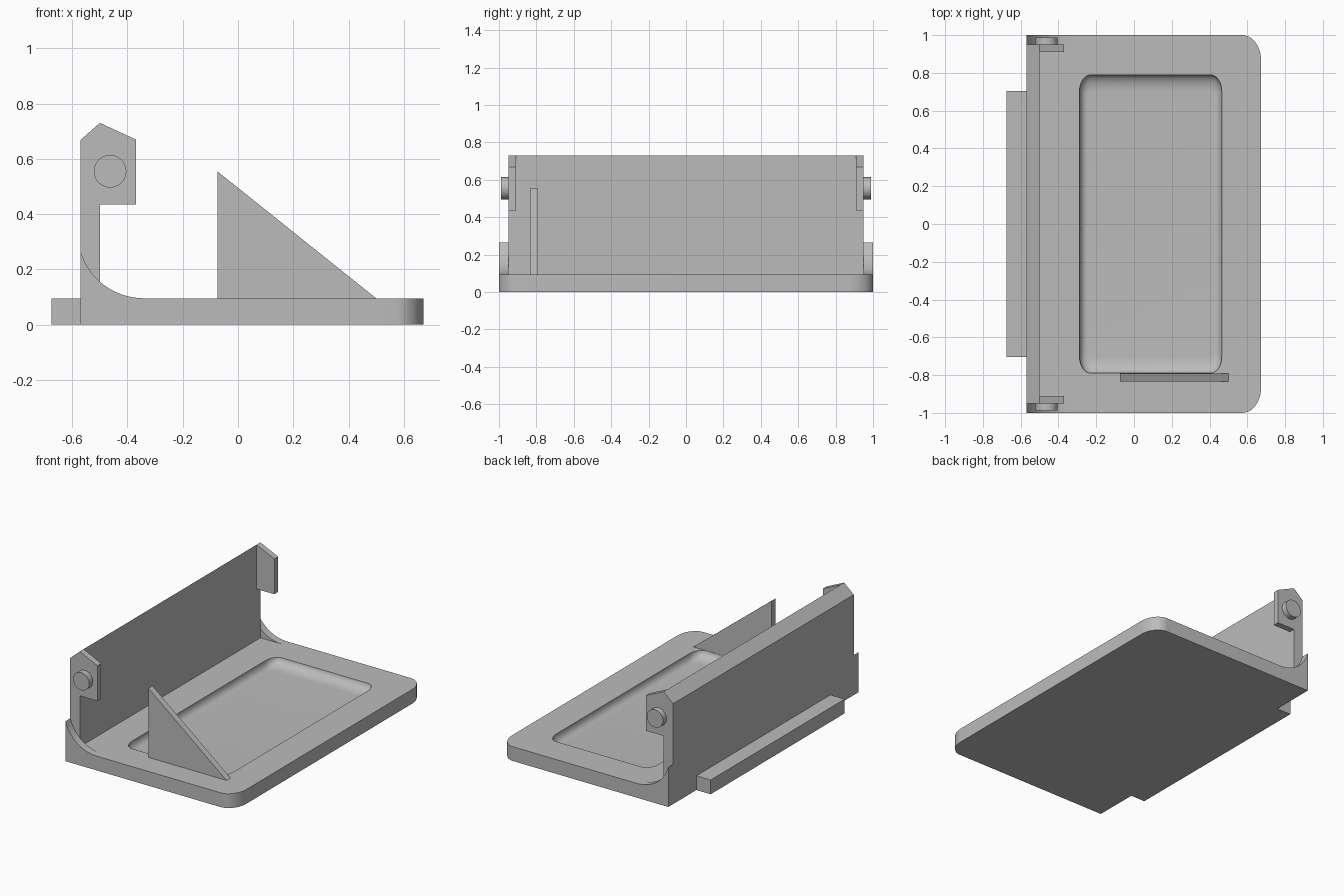
import bpy, bmesh, math
from mathutils import Vector

cube = bpy.data.objects.get("Cube")
if cube:
    bpy.data.objects.remove(cube, do_unlink=True)

grey = bpy.data.materials.new("plain grey")
grey.use_nodes = True
grey.diffuse_color = (0.5, 0.5, 0.5, 1)
grey.node_tree.nodes["Principled BSDF"].inputs["Base Color"].default_value = grey.diffuse_color

FLOOR = 0.095   # top of the base plate
BACK = -0.57    # outer face of the upright wall


def finish(name, bm, smooth=False):
    bmesh.ops.recalc_face_normals(bm, faces=bm.faces)
    mesh = bpy.data.meshes.new(name)
    bm.to_mesh(mesh)
    bm.free()
    mesh.materials.append(grey)
    obj = bpy.data.objects.new(name, mesh)
    bpy.context.collection.objects.link(obj)
    if smooth:
        shade(obj)
    return obj


def shade(obj):
    bpy.ops.object.select_all(action="DESELECT")
    obj.select_set(True)
    bpy.context.view_layer.objects.active = obj
    bpy.ops.object.shade_smooth_by_angle(angle=math.radians(30))


def loft(name, rings, smooth=False):
    """Closed solid through a list of rings with equal point counts."""
    bm = bmesh.new()
    loops = [[bm.verts.new(p) for p in ring] for ring in rings]
    n = len(loops[0])
    for a, b in zip(loops, loops[1:]):
        for i in range(n):
            j = (i + 1) % n
            bm.faces.new((a[i], a[j], b[j], b[i]))
    bm.faces.new(loops[0])
    bm.faces.new(loops[-1])
    return finish(name, bm, smooth)


def slab(name, profile, y0, y1, smooth=False):
    """Side profile in x and z, extruded along y."""
    return loft(name, [[(x, y, z) for x, z in profile] for y in (y0, y1)], smooth)


def arc(cx, cy, rx, ry, start, end, steps=12):
    angles = [math.radians(start + (end - start) * i / steps) for i in range(steps + 1)]
    return [(cx + rx * math.cos(a), cy + ry * math.sin(a)) for a in angles]


def rounded(cx, hx, hy, rx, ry):
    """Rectangle outline with elliptical corners."""
    points = []
    for sx, sy, start in ((1, 1, 0), (-1, 1, 90), (-1, -1, 180), (1, -1, 270)):
        points += arc(cx + sx * (hx - rx), sy * (hy - ry), rx, ry, start, start + 90, 8)
    return points


# Base plate, rounded on its free corners
outline = [(BACK, 1), (BACK, -1)]
outline += arc(0.572, -0.87, 0.1, 0.13, -90, 0)
outline += arc(0.572, 0.87, 0.1, 0.13, 0, 90)
plate = loft("base_plate", [[(x, y, z) for x, y in outline] for z in (0, FLOOR)])

# Shallow tray with coved sides, cut into the plate
rings = [[(x, y, FLOOR + 0.05) for x, y in rounded(0.088, 0.377, 0.79, 0.06, 0.09)]]
for i in range(9):
    a = math.radians(90) * i / 8
    k = 1 - math.cos(a)
    outline = rounded(0.088, 0.377 - 0.04 * k, 0.79 - 0.09 * k, 0.06 - 0.03 * k, 0.09 - 0.06 * k)
    rings.append([(x, y, FLOOR - 0.05 * math.sin(a)) for x, y in outline])
cutter = loft("tray_cutter", rings)
cutter.hide_render = True
cut = plate.modifiers.new("tray", "BOOLEAN")
cut.operation = "DIFFERENCE"
cut.solver = "EXACT"
cut.object = cutter
bpy.context.view_layer.objects.active = plate
bpy.ops.object.modifier_apply(modifier=cut.name)
bpy.data.objects.remove(cutter, do_unlink=True)
shade(plate)

# Upright wall with a sloping top
slab("upright_wall", [(BACK, FLOOR), (-0.5, FLOOR), (-0.5, 0.73), (BACK, 0.668)], -0.95, 0.95)

# Ledge along the outside of the wall
slab("outer_ledge", [(-0.675, 0), (BACK, 0), (BACK, FLOOR), (-0.675, FLOOR)], -0.705, 0.705)

# Triangular fin
slab("triangular_fin", [(-0.075, FLOOR), (0.5, FLOOR), (-0.075, 0.555)], -0.835, -0.792)

# Ear, hinge pin and curved foot at each end of the wall
ear = [(-0.5, 0.435), (-0.37, 0.435), (-0.37, 0.67), (-0.5, 0.73)]
foot = [(BACK, FLOOR)] + arc(-0.34, 0.33, 0.239, 0.235, 195.8, 270, 16)
pin = arc(-0.463, 0.555, 0.059, 0.059, 0, 348.75, 31)
for side, s in (("left", 1), ("right", -1)):
    end = "back" if s > 0 else "front"
    slab(end + "_ear", ear, s * 0.91, s * 0.95)
    slab(end + "_pin", pin, s * 0.95, s * 0.988, True)
    slab(end + "_foot", foot, s * 0.95, s, True)
